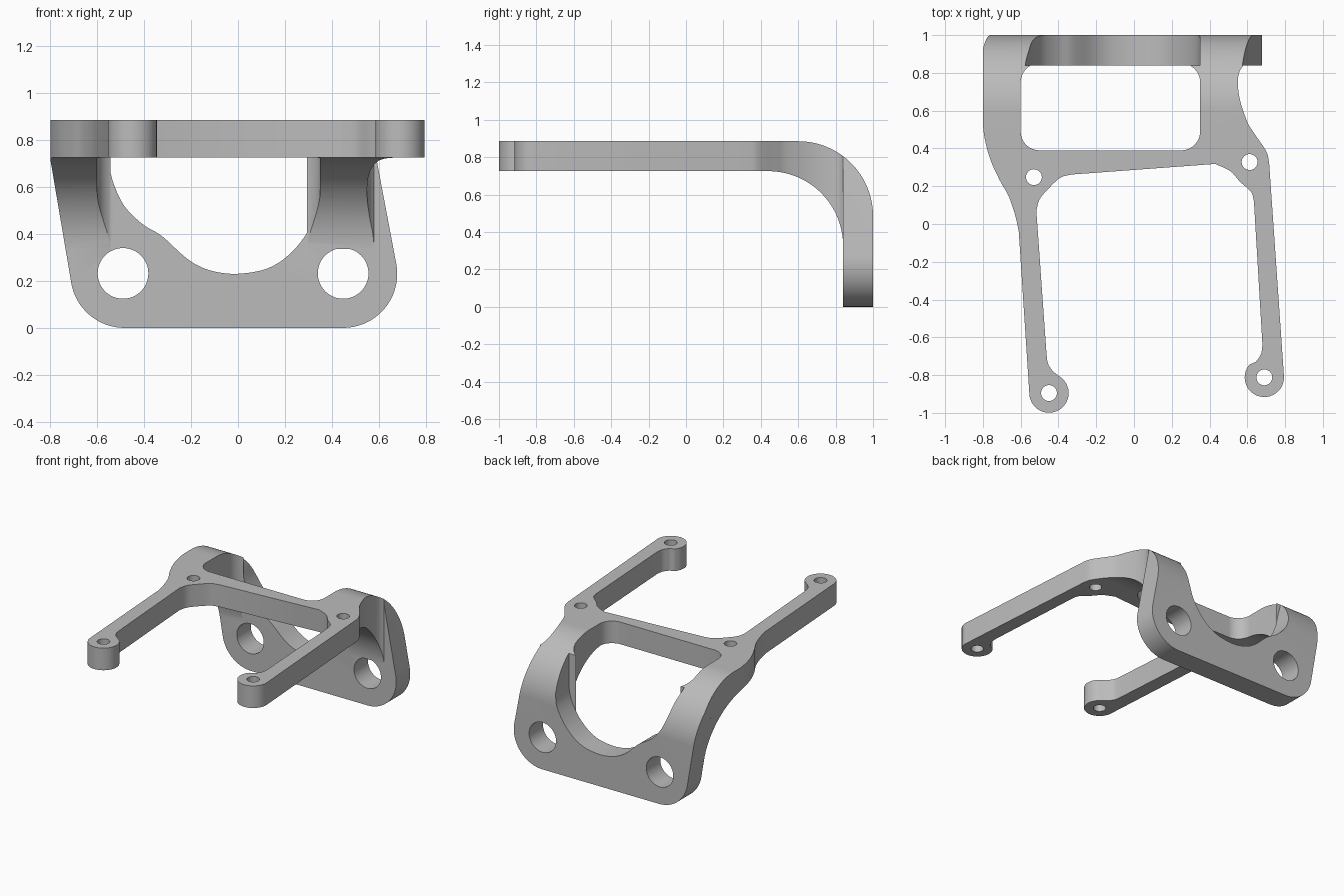
import bpy
import bmesh
from math import cos, sin, tan, radians
from mathutils import Vector

default_cube = bpy.data.objects.get("Cube")
if default_cube:
    bpy.data.objects.remove(default_cube, do_unlink=True)

# Sizes shared by several parts
PLATE_FRONT, PLATE_BACK = 0.84, 1.0
DECK_BOTTOM, DECK_TOP = 0.725, 0.885
BEND = 0.4


def rounded(corners, steps=16):
    """Polygon from (u, v) or (u, v, fillet radius) corners."""
    result = []
    for i, corner in enumerate(corners):
        p = Vector(corner[:2])
        if len(corner) == 2:
            result.append(p)
            continue
        a = (Vector(corners[i - 1][:2]) - p).normalized()
        b = (Vector(corners[(i + 1) % len(corners)][:2]) - p).normalized()
        half = a.angle(b) / 2
        centre = p + (a + b).normalized() * corner[2] / sin(half)
        reach = corner[2] / tan(half)
        start, end = p + a * reach - centre, p + b * reach - centre
        for k in range(steps + 1):
            t = k / steps
            sweep = start.angle(end)
            result.append(centre + (start * sin((1 - t) * sweep) + end * sin(t * sweep)) / sin(sweep))
    return result


def spline(points, steps=5):
    """Smooth open curve through the points."""
    pts = [Vector(p) for p in points]
    pts = [2 * pts[0] - pts[1]] + pts + [2 * pts[-1] - pts[-2]]
    result = []
    for a, b, c, d in zip(pts, pts[1:], pts[2:], pts[3:]):
        for k in range(steps):
            t = k / steps
            result.append(b + (c - a) * t / 2 + (2 * a - 5 * b + 4 * c - d) * t**2 / 2
                          + (3 * b - a - 3 * c + d) * t**3 / 2)
    return result + [pts[-2]]


def arc(centre, radius, start, end, steps=32):
    angles = [radians(start + (end - start) * k / steps) for k in range(steps + 1)]
    return [Vector(centre) + radius * Vector((cos(a), sin(a))) for a in angles]


def prism(name, outline, axis, low, high):
    """Extrude an outline along the x, y or z axis."""
    place = {"x": lambda u, v, w: (w, u, v),
             "y": lambda u, v, w: (u, w, v),
             "z": lambda u, v, w: (u, v, w)}[axis]
    bm = bmesh.new()
    base = bm.faces.new([bm.verts.new(place(p[0], p[1], low)) for p in outline])
    top = bmesh.ops.extrude_face_region(bm, geom=[base])["geom"]
    bmesh.ops.translate(bm, vec=place(0, 0, high - low),
                        verts=[g for g in top if isinstance(g, bmesh.types.BMVert)])
    bmesh.ops.recalc_face_normals(bm, faces=bm.faces)
    mesh = bpy.data.meshes.new(name)
    bm.to_mesh(mesh)
    bm.free()
    obj = bpy.data.objects.new(name, mesh)
    bpy.context.collection.objects.link(obj)
    return obj


def combine(target, other, operation):
    """Apply a boolean and discard the second solid."""
    mod = target.modifiers.new(operation.title(), "BOOLEAN")
    mod.operation, mod.object, mod.solver = operation, other, "EXACT"
    bpy.context.view_layer.objects.active = target
    bpy.ops.object.modifier_apply(modifier=mod.name)
    bpy.data.objects.remove(other, do_unlink=True)


# Deck with two arms: outline seen from above
left_boss, right_boss = (-0.45, -0.895), (0.69, -0.812)
outline = arc(left_boss, 0.104, 183, 415)
outline += spline([(-0.43, -0.78), (-0.455, -0.74), (-0.463, -0.69)])
outline += spline([(-0.517, 0.07), (-0.5, 0.13), (-0.455, 0.185), (-0.39, 0.245), (-0.33, 0.262)])
outline += spline([(0.43, 0.318), (0.51, 0.28), (0.56, 0.225), (0.62, 0.17), (0.635, 0.12)])
outline += spline([(0.68, -0.64), (0.672, -0.69), (0.645, -0.73)])
outline += arc(right_boss, 0.104, 139, 363)
outline += spline([(0.715, 0.33), (0.7, 0.385), (0.64, 0.475), (0.6, 0.54), (0.56, 0.66),
                   (0.55, 0.755), (0.56, 0.81), (0.58, PLATE_FRONT)])
outline += [Vector((-0.8, PLATE_FRONT))]
outline += spline([(-0.8, 0.53), (-0.79, 0.45), (-0.76, 0.34), (-0.71, 0.23),
                   (-0.665, 0.15), (-0.63, 0.05), (-0.61, -0.04)])
bracket = prism("bracket", outline, "z", 0.335, 1.1)

# Bent sheet profile, seen from the side
bend_profile = rounded([(-1.2, DECK_BOTTOM), (PLATE_FRONT, DECK_BOTTOM, BEND), (PLATE_FRONT, -0.1),
                        (PLATE_BACK, -0.1), (PLATE_BACK, DECK_TOP, BEND), (-1.2, DECK_TOP)], 32)
combine(bracket, prism("bend", bend_profile, "x", -1.2, 1.2), "INTERSECT")

# Window behind the crossbar and the tapered outer side of one leg
window = rounded([(-0.6, 0.39, 0.1), (0.35, 0.39, 0.1), (0.35, 0.85, 0.1), (-0.6, 0.85, 0.1)])
combine(bracket, prism("window", window, "z", -0.2, 1.3), "DIFFERENCE")
taper = [(-1.1, 1), (-0.8475, 1), (-0.661, -0.1), (-1.1, -0.1)]
combine(bracket, prism("taper", taper, "y", -1.2, 1.2), "DIFFERENCE")

# Upright mounting plate, rounded over at the top
plate_outline = rounded([(-0.8, 1), (-0.8, 0.72), (-0.678, 0, 0.23), (0.726, 0, 0.23), (0.537, 1)], 24)
plate = prism("mounting_plate", plate_outline, "y", PLATE_FRONT, 1.1)
shoulder = rounded([(0.5, -0.1), (PLATE_BACK, -0.1), (PLATE_BACK, DECK_TOP, BEND), (0.5, DECK_TOP)], 32)
combine(plate, prism("shoulder", shoulder, "x", -1.2, 1.2), "INTERSECT")

# Curved opening between the legs
opening = [Vector((-0.59, 1.1)), Vector((0.35, 1.1))]
opening += spline([(0.35, 0.57), (0.335, 0.49), (0.3, 0.415), (0.25, 0.345), (0.18, 0.282),
                   (0.1, 0.245), (-0.01, 0.23), (-0.1, 0.24), (-0.17, 0.265), (-0.23, 0.305),
                   (-0.3, 0.37), (-0.34, 0.402), (-0.4, 0.437), (-0.46, 0.49), (-0.5, 0.545),
                   (-0.535, 0.63), (-0.555, 0.72), (-0.575, 0.8), (-0.59, 0.9)])
combine(plate, prism("opening", opening, "y", 0.7, 1.2), "DIFFERENCE")

# Large holes in the plate
for x in (-0.49, 0.448):
    combine(plate, prism("plate_hole", arc((x, 0.232), 0.108, 0, 352.5, 47), "y", 0.7, 1.2), "DIFFERENCE")

# Small screw holes in the deck and arm ends
for centre in (left_boss, right_boss, (-0.53, 0.248), (0.612, 0.328)):
    combine(bracket, prism("screw_hole", arc(centre, 0.042, 0, 348.75, 31), "z", 0.3, 1.2), "DIFFERENCE")

combine(bracket, plate, "UNION")

# Single grey finish
grey = bpy.data.materials.new("plain_grey")
grey.use_nodes = True
colour = (0.5, 0.5, 0.5, 1)
grey.diffuse_color = colour
grey.node_tree.nodes["Principled BSDF"].inputs["Base Color"].default_value = colour
bracket.data.materials.clear()
bracket.data.materials.append(grey)

bpy.ops.object.select_all(action="DESELECT")
bracket.select_set(True)
bpy.context.view_layer.objects.active = bracket
bpy.ops.object.shade_smooth_by_angle(angle=radians(30))
